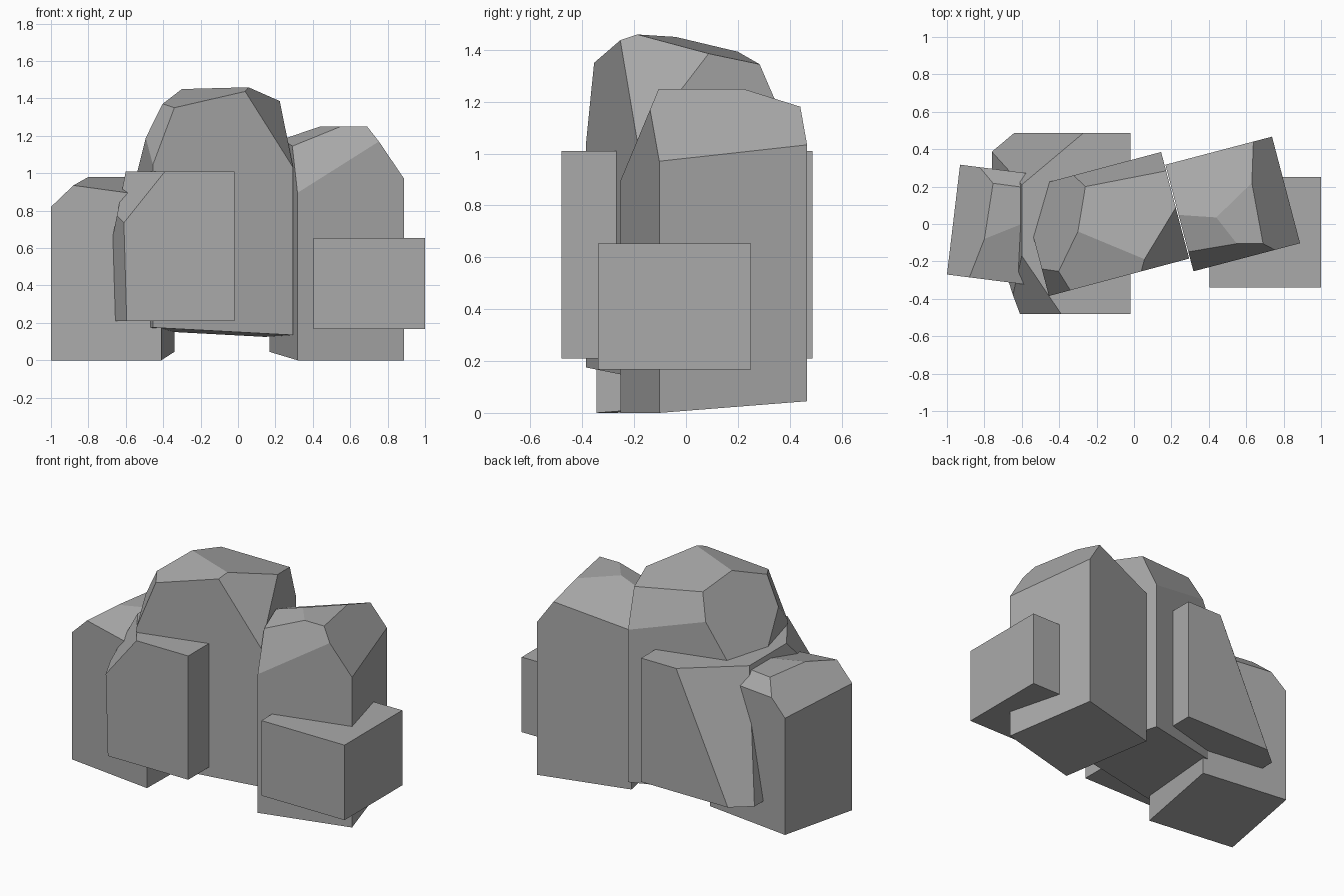
import bpy
import bmesh
from mathutils import Vector

default_cube = bpy.data.objects.get("Cube")
if default_cube:
    bpy.data.objects.remove(default_cube, do_unlink=True)


def make_material(name, colour):
    material = bpy.data.materials.new(name)
    material.use_nodes = True
    material.diffuse_color = colour
    shader = material.node_tree.nodes["Principled BSDF"]
    shader.inputs["Base Color"].default_value = colour
    shader.inputs["Roughness"].default_value = .9
    return material


stone_grey = make_material("stone grey", (.4, .4, .4, 1))


def make_rock(name, corner, along, across, bottoms, top, cuts=()):
    """Block on a parallelogram footprint, with facets sliced off by planes.

    Each cut is three points on its plane; the side holding the block's
    centre is kept."""
    corner, along, across = Vector(corner), Vector(along), Vector(across)
    footprint = [corner, corner + along, corner + along + across, corner + across]
    mesh = bmesh.new()
    lower = [mesh.verts.new((p.x, p.y, z)) for p, z in zip(footprint, bottoms)]
    upper = [mesh.verts.new((p.x, p.y, top)) for p in footprint]
    mesh.faces.new(lower[::-1])
    mesh.faces.new(upper)
    for i in range(len(lower)):
        j = (i + 1) % len(lower)
        mesh.faces.new((lower[i], lower[j], upper[j], upper[i]))
    centre = sum((v.co for v in mesh.verts), Vector()) / len(mesh.verts)

    for points in cuts:
        a, b, c = (Vector(p) for p in points)
        normal = (b - a).cross(c - a).normalized()
        if normal.dot(centre - a) > 0:
            normal.negate()
        geometry = mesh.verts[:] + mesh.edges[:] + mesh.faces[:]
        bmesh.ops.bisect_plane(mesh, geom=geometry, plane_co=a, plane_no=normal,
                               clear_outer=True)
        open_edges = [e for e in mesh.edges if e.is_boundary]
        if open_edges:
            bmesh.ops.holes_fill(mesh, edges=open_edges, sides=0)

    bmesh.ops.recalc_face_normals(mesh, faces=mesh.faces[:])
    data = bpy.data.meshes.new(name)
    mesh.to_mesh(data)
    mesh.free()
    data.materials.append(stone_grey)
    rock = bpy.data.objects.new(name, data)
    bpy.context.collection.objects.link(rock)
    return rock


# Tall middle boulder, with named corners shared by its facets
peak = (.055, -.19, 1.46)
front_peak = (.04, -.255, 1.437)
front_shoulder = (-.34, -.355, 1.35)
left_shoulder = (-.41, -.25, 1.36)
left_ridge = (-.3, -.04, 1.45)
back_ridge = (-.26, .2, 1.393)
right_ridge = (.225, .09, 1.385)
back_corner = (.18, .285, 1.345)
make_rock("middle_boulder", (-.455, -.385), (.75, .2), (-.15, .57),
          (.175, .135, .125, .165), 1.6, [
              (peak, left_ridge, right_ridge),                  # crown
              (front_shoulder, front_peak, left_ridge),         # front slope
              (left_ridge, back_ridge, (-.45, .23, 1.01)),      # left slope
              (front_shoulder, left_shoulder, (-.45, -.383, 1.06)),
              (peak, right_ridge, (.295, -.185, 1.03)),         # right slope
              (back_corner, back_ridge, (.145, .385, 1.11)),    # back slope
          ])

# Right boulder
top_front_left = (.55, -.105, 1.25)
top_front_right = (.69, -.105, 1.25)
top_back = (.63, .22, 1.25)
top_left = (.44, .035, 1.25)
make_rock("right_boulder", (.318, -.253), (.57, .15), (-.15, .57),
          (0, 0, .045, .045), 1.25, [
              (top_front_left, top_front_right, (.318, -.253, .895)),
              (top_front_left, top_left, (.29, -.14, 1.147)),
              (top_left, top_back, (.63, .435, 1.18)),
              (top_back, top_front_right, (.89, -.1, .967)),
          ])

# Left boulder
crest = (-.8, -.08, .98)
front_edge = (-.88, -.285, .935)
make_rock("left_boulder", (-1, -.27), (.59, -.075), (.07, .587),
          (0, 0, .045, .045), .98, [
              (crest, front_edge, (-1, -.27, .82)),
              (crest, front_edge, (-.6, 0, .98)),
              ((-.8, .3, .9), (-.77, .22, .98), (-.62, .2, .98)),
          ])

# Broad slab running front to back between the middle and left boulders
front_notch = (-.61, -.48, .735)
base = .21
make_rock("cross_slab", (-.8, -.48), (.78, 0), (0, .967), [base] * 4, 1.01, [
    (front_notch, (-.39, -.48, 1.01), (-.6, -.17, 1.01)),       # upper front corner
    (front_notch, (-.595, -.48, base), (-.655, -.315, base)),   # lower front corner
    ((-.27, .487, 1.01), (-.6, .21, 1.01), (-.64, .487, base)), # back corner
    ((-.6, 0, 1.01), (-.6, .2, 1.01), (-.76, 0, base)),         # leaning left side
])

# Plain block against the right boulder
make_rock("small_block", (.405, -.34), (.595, 0), (0, .59), [.168] * 4, .653)
